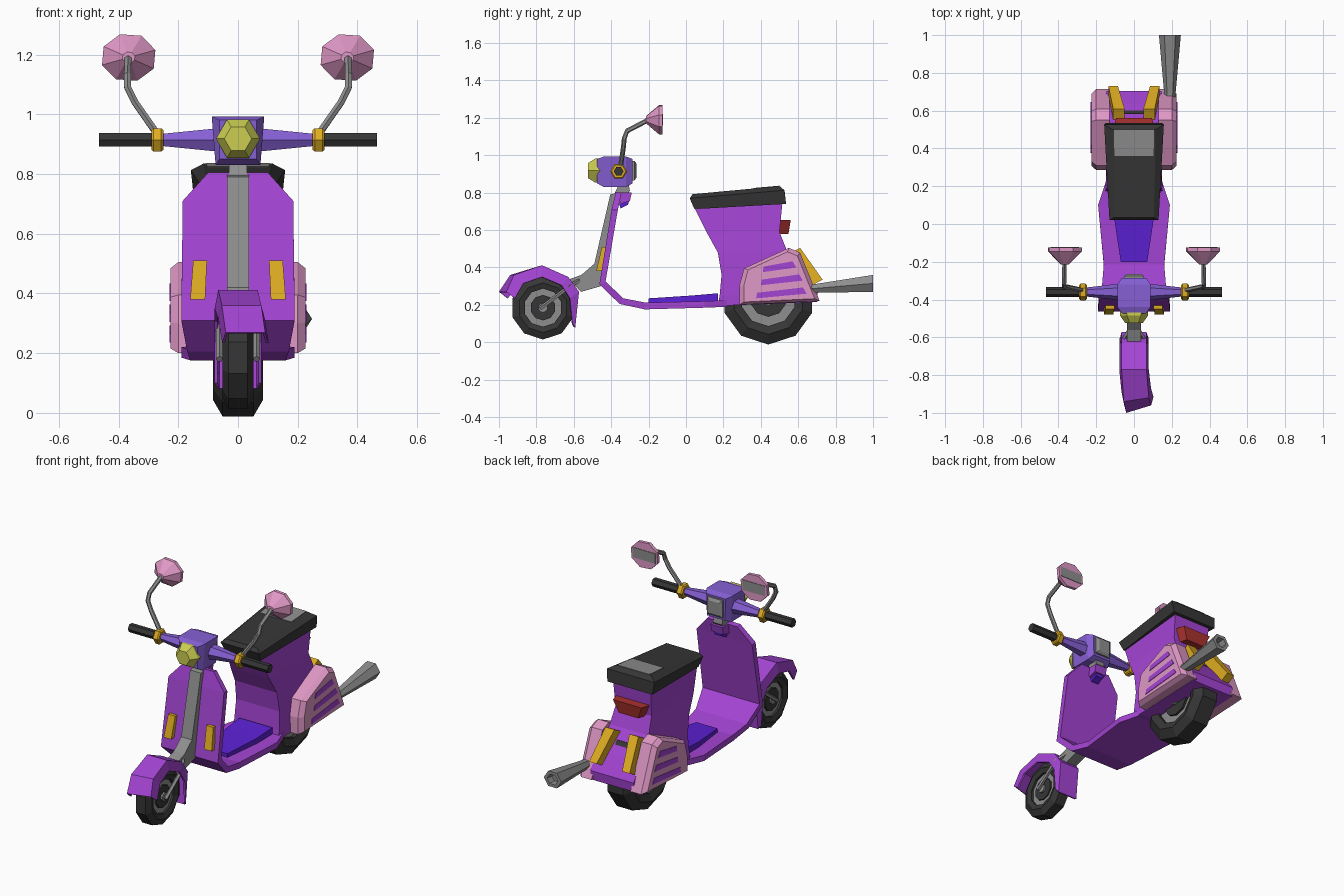
import bpy, bmesh, math
from mathutils import Vector

if "Cube" in bpy.data.objects:
    bpy.data.objects.remove(bpy.data.objects["Cube"])


def mat(name, r, g, b):
    m = bpy.data.materials.new(name)
    m.diffuse_color = [((c / 255 + 0.055) / 1.055) ** 2.4 for c in (r, g, b)] + [1]
    m.use_nodes = True
    m.node_tree.nodes["Principled BSDF"].inputs["Base Color"].default_value = m.diffuse_color
    return m


PURPLE = mat("purple", 164, 68, 212)
LAVENDER = mat("lavender", 134, 96, 212)
BLUE = mat("blue", 92, 32, 212)
YELLOW = mat("amber", 222, 172, 34)
LIME = mat("lime", 204, 206, 82)
PINK = mat("pink", 224, 152, 198)
DARK = mat("dark grey", 54, 54, 54)
GREY = mat("grey", 142, 142, 142)
RED = mat("red", 170, 50, 46)


def loft(name, sections, m, closed=True, caps=True):
    """Skin a list of equal-sized point loops."""
    bm = bmesh.new()
    rows = [[bm.verts.new(p) for p in s] for s in sections]
    n = len(rows[0])
    for a, b in zip(rows, rows[1:]):
        for i in range(n if closed else n - 1):
            j = (i + 1) % n
            bm.faces.new((a[i], a[j], b[j], b[i]))
    if caps and closed:
        bm.faces.new(rows[0])
        bm.faces.new(rows[-1])
    bmesh.ops.recalc_face_normals(bm, faces=bm.faces)
    me = bpy.data.meshes.new(name)
    bm.to_mesh(me)
    bm.free()
    me.materials.append(m)
    ob = bpy.data.objects.new(name, me)
    bpy.context.collection.objects.link(ob)
    return ob


def ring(c, axis, ra, rb, n, phase=0.0):
    pts = []
    for i in range(n):
        t = 2 * math.pi * (i + phase) / n
        a, b = ra * math.cos(t), rb * math.sin(t)
        d = (0, a, b) if axis == "x" else (a, 0, b)
        pts.append(Vector(c) + Vector(d))
    return pts


def prism(name, profile, x0, x1, m):
    return loft(name, [[(x, y, z) for y, z in profile] for x in (x0, x1)], m)


def slab(z, y0, y1, w0, w1, dz=0.0):
    """Horizontal trapezoid; dz raises the rear edge."""
    return [(-w0, y0, z), (w0, y0, z), (w1, y1, z + dz), (-w1, y1, z + dz)]


def upright(y, w0, w1, z0, z1):
    return [(-w0, y, z0), (w0, y, z0), (w1, y, z1), (-w1, y, z1)]


def tube(name, path, r, n, m):
    p = [Vector(q) for q in path]
    secs = []
    for i, c in enumerate(p):
        t = (p[min(i + 1, len(p) - 1)] - p[max(i - 1, 0)]).normalized()
        u = t.cross(Vector((1, 0, 0))).normalized()
        v = t.cross(u)
        secs.append([c + r * (u * math.cos(k * 2 * math.pi / n) + v * math.sin(k * 2 * math.pi / n))
                     for k in range(n)])
    return loft(name, secs, m)


def wheel(name, y, z, r, w):
    # tyre ring, rim, dark hub and axle cap
    prof = [(-w * .8, .6), (-w, .78), (-w * .62, 1), (w * .62, 1), (w, .78), (w * .8, .6)]
    secs = [ring((x, y, z), "x", r * k, r * k, 10, .5) for x, k in prof]
    loft(name + "_tyre", secs + secs[:1], DARK, caps=False)
    for part, k, d, m in (("rim", .62, .55, GREY), ("hub", .4, .72, DARK), ("axle", .15, .95, GREY)):
        loft(name + "_" + part, [ring((s * w * d, y, z), "x", r * k, r * k, 10, .5) for s in (-1, 1)], m)


wheel("front_wheel", -0.765, 0.185, 0.17, 0.052)
wheel("rear_wheel", 0.44, 0.235, 0.247, 0.083)

# front fender: outer y, z, lower y, z, sideways shift, skew of the tip
fender = []
for yo, zo, yi, zi, dx, sk in ((-.98, .27, -.935, .235, .025, .02), (-.93, .36, -.88, .315, .012, .01),
                               (-.77, .412, -.77, .35, 0, 0), (-.63, .35, -.665, .305, 0, 0),
                               (-.572, .27, -.62, .235, 0, 0), (-.592, .08, -.607, .10, 0, 0)):
    fender.append([(dx - .078, yi - sk, zi), (dx - .066, yo - sk, zo),
                   (dx + .066, yo + sk, zo), (dx + .078, yi + sk, zi)])
f = loft("front_fender", fender, PURPLE, closed=False)
sol = f.modifiers.new("thickness", "SOLIDIFY")
sol.thickness = 0.01

# steering column and fork
prism("steering_column", [(-.405, .79), (-.365, .80), (-.43, .42), (-.455, .30), (-.56, .27),
                          (-.63, .335), (-.56, .36), (-.49, .42)], -.036, .036, GREY)
prism("neck", [(-.40, .76), (-.35, .86), (-.31, .86), (-.30, .81), (-.35, .74)], -.03, .03, GREY)
for s in (-1, 1):
    tube("fork_arm", [(s * .03, -.57, .33), (s * .062, -.62, .30), (s * .062, -.78, .18)], .012, 5, GREY)

# leg shield and floor as one bent board: front/lower y, z, back/upper y, z, half width
board = []
for y0, z0, y1, z1, w in ((-.375, .805, -.345, .80, .10), (-.398, .71, -.365, .705, .185),
                          (-.463, .31, -.43, .325, .19), (-.355, .205, -.335, .235, .17),
                          (-.22, .176, -.215, .212, .16), (.10, .185, .10, .22, .19),
                          (.22, .19, .22, .225, .15)):
    board.append([(-w, y0, z0), (w, y0, z0), (w, y1, z1), (-w, y1, z1)])
loft("leg_shield_and_floor", board, PURPLE)
loft("floor_mat", [upright(-.20, .07, .07, .20, .235), upright(.03, .105, .105, .20, .25),
                   upright(.17, .11, .11, .20, .262)], BLUE)
prism("bag_hook", [(-.36, .80), (-.29, .80), (-.30, .755), (-.35, .74)], -.04, .04, PURPLE)
prism("hook_base", [(-.36, .745), (-.305, .755), (-.31, .735), (-.35, .715)], -.025, .025, BLUE)

# rear body, stacked from the bottom to the seat
loft("rear_body", [slab(z, y0, y1, w0, w1, dz) for z, y0, y1, w0, w1, dz in (
    (.195, .17, .70, .15, .145, .02), (.25, .18, .705, .15, .145, .02), (.36, .19, .635, .145, .14, .01),
    (.48, .17, .54, .14, .13, .01), (.58, .115, .50, .13, .12, .01), (.73, .04, .515, .105, .125, .01))], PURPLE)

# seat with a lighter pad
loft("seat", [slab(.712, .045, .535, .115, .15, .028), slab(.77, .02, .527, .13, .158, .043),
              slab(.792, .035, .50, .105, .115, .043)], DARK)
loft("seat_pad", [slab(.822 + d, .36, .50, .104, .106, .0125) for d in (-.004, .003)], GREY)

# tail light
loft("tail_light", [slab(.58, .47, .548, .085, .065), slab(.655, .47, .56, .12, .095)], RED)

for s in (-1, 1):
    # bulging side panel with three slots
    panel = [(.285, .20), (.285, .30), (.31, .395), (.55, .505), (.61, .48), (.715, .22)]
    secs = []
    for x, k in ((.13, 1), (.20, 1), (.226, .88)):
        secs.append([(s * x, .49 + (y - .49) * k, .33 + (z - .33) * k) for y, z in panel])
    loft("side_panel", secs, PINK)
    for y0, y1, z0 in ((.41, .59, .375), (.40, .625, .305), (.375, .645, .235)):
        prism("panel_slot", [(y0, z0), (y1, z0 + .025), (y1 - .02, z0 + .058), (y0 + .005, z0 + .03)],
              s * .222, s * .229, PURPLE)
    # rear lamp strips and front lamp strips
    secs = []
    for y, z, x0, x1 in ((.705, .325, .085, .135), (.585, .495, .05, .11)):
        secs.append([(s * x0, y - .05, z - .03), (s * x1, y - .05, z - .03),
                     (s * x1, y + .025, z + .01), (s * x0, y + .025, z + .01)])
    loft("rear_lamp", secs, YELLOW)
    secs = []
    for z, y, x0, x1 in ((.38, -.48, .11, .16), (.51, -.45, .104, .15)):
        secs.append([(s * x0, y, z), (s * x1, y, z), (s * x1, y + .04, z), (s * x0, y + .04, z)])
    loft("front_lamp", secs, YELLOW)

    # handlebar arm, collar and grip
    for name, stops, n, m in (
            ("handlebar_arm", ((.06, .046), (.25, .024)), 6, LAVENDER),
            ("bar_collar", ((.25, .038), (.257, .045), (.283, .045), (.29, .038)), 6, YELLOW),
            ("grip", ((.28, .026), (.465, .026)), 6, DARK)):
        loft(name, [ring((s * x, -.36, .914), "x", r, r, n) for x, r in stops], m)

    # mirror: bent stalk, octagonal cup and glass
    tube("mirror_stalk", [(s * .275, -.35, .94), (s * .345, -.335, 1.04), (s * .37, -.33, 1.09),
                          (s * .37, -.315, 1.13), (s * .368, -.20, 1.19)], .013, 6, GREY)
    c = (s * .366, 0, 1.19)
    loft("mirror_cup", [ring((c[0], y, c[2]), "y", r, r * .87, 8, .4)
                        for y, r in ((-.215, .022), (-.145, .094), (-.125, .094))], PINK)
    loft("mirror_glass", [[(c[0] + x, y, c[2] + z) for x, z in ((-.075, -.03), (.075, -.03), (.075, .03), (-.075, .03))]
                          for y in (-.128, -.122)], GREY)

# handlebar head, headlight and dial
loft("handlebar_head", [upright(-.475, .062, .062, .85, .98), upright(-.44, .075, .088, .83, .993),
                        upright(-.32, .075, .088, .83, .993), upright(-.285, .06, .065, .85, .98)], LAVENDER)
loft("headlight", [ring((0, y, .918), "y", r, r, 6) for y, r in ((-.46, .074), (-.485, .074), (-.525, .046))], LIME)
loft("dial", [upright(-.30, .052, .052, .865, .97), upright(-.275, .052, .052, .865, .97),
              upright(-.265, .035, .035, .88, .955)], GREY)

# exhaust with a recessed mouth
loft("exhaust", [ring((.19, y, z), "y", r, r * .9, 6) for y, z, r in (
    (.55, .285, .03), (.69, .288, .03), (1.0, .315, .058), (1.0, .315, .036), (.96, .312, .03))], GREY)
